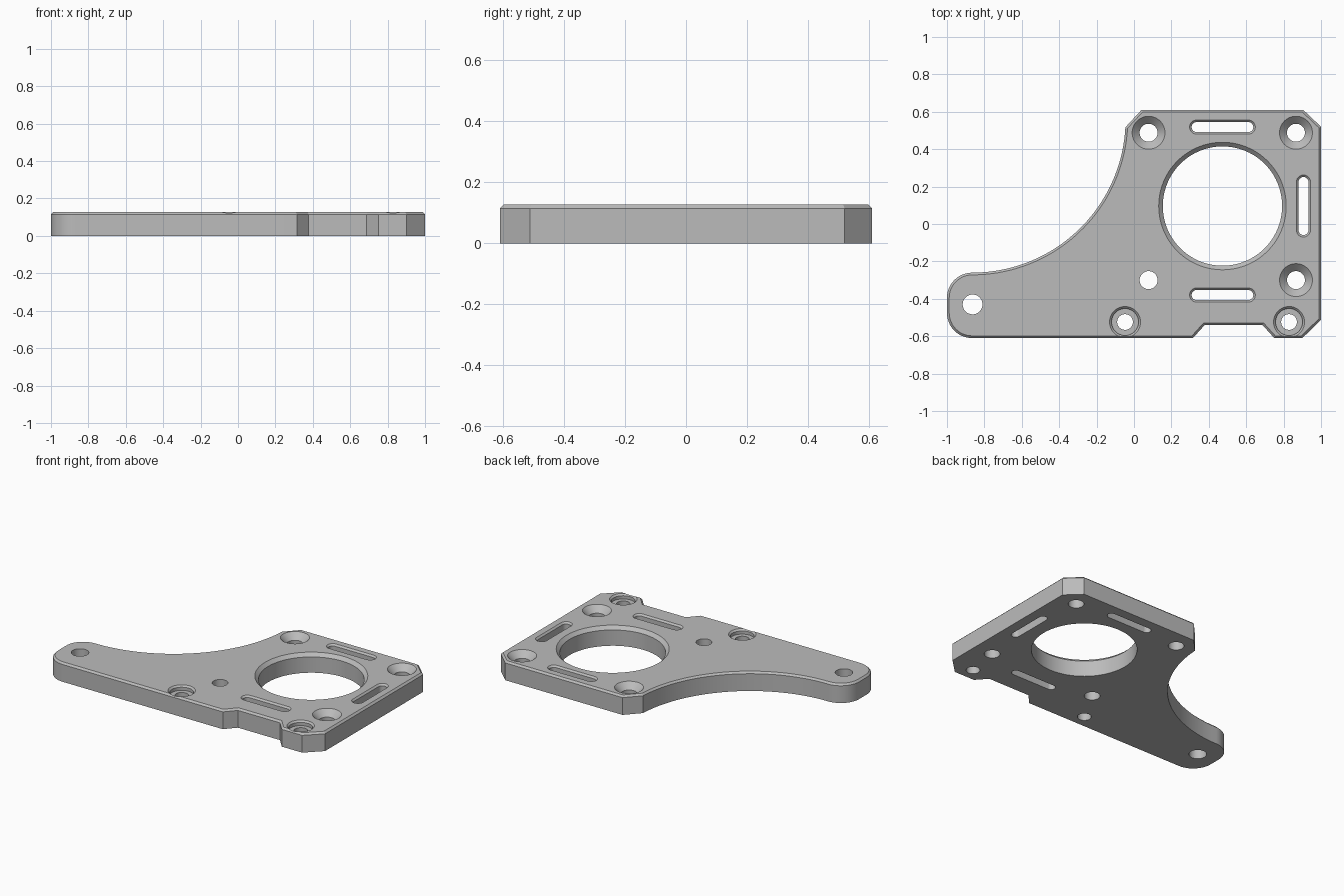
import bpy
import bmesh
from math import sin, cos, pi, radians
from mathutils import Vector

cube = bpy.data.objects.get("Cube")
if cube:
    bpy.data.objects.remove(cube, do_unlink=True)

TOP = 0.127      # plate thickness
EDGE = 0.012     # chamfer around the outline

metal = bpy.data.materials.new("grey metal")
metal.use_nodes = True
grey = (0.5, 0.5, 0.5, 1)
metal.diffuse_color = grey
metal.node_tree.nodes["Principled BSDF"].inputs["Base Color"].default_value = grey


def arc(cx, cy, r, start, end, steps):
    angles = [radians(start + (end - start) * i / steps) for i in range(steps + 1)]
    return [(cx + r * cos(a), cy + r * sin(a)) for a in angles]


def make_object(name, bm):
    bmesh.ops.recalc_face_normals(bm, faces=bm.faces)
    mesh = bpy.data.meshes.new(name)
    bm.to_mesh(mesh)
    bm.free()
    mesh.materials.append(metal)
    obj = bpy.data.objects.new(name, mesh)
    bpy.context.collection.objects.link(obj)
    return obj


# Plate outline: straight notched front, rounded arm end, sweeping concave back
outline = [(0.04, 0.61), (0.905, 0.61), (1, 0.52), (1, -0.512), (0.9, -0.61),
           (0.75, -0.61), (0.687, -0.54), (0.378, -0.54), (0.315, -0.61)]
outline += arc(-0.865, -0.475, 0.135, 270, 180, 12)
outline += arc(-0.865, -0.395, 0.135, 180, 90, 12)
outline += arc(-0.865, 0.56, 0.82, 270, 357, 36)[1:]

bm = bmesh.new()
base = bm.faces.new([bm.verts.new((x, y, 0)) for x, y in outline])
side = bmesh.ops.extrude_face_region(bm, geom=[base])["geom"]
for v in side:
    if isinstance(v, bmesh.types.BMVert):
        v.co.z = TOP - EDGE
top = [f for f in side if isinstance(f, bmesh.types.BMFace)]
bmesh.ops.recalc_face_normals(bm, faces=bm.faces)
bmesh.ops.inset_region(bm, faces=top, thickness=EDGE, use_even_offset=True)
for v in top[0].verts:
    v.co.z = TOP
plate = make_object("mounting_plate", bm)


# Cutters: stacked round or slot-shaped sections given as (height, radius)
def add_cutter(bm, x, y, levels, half=(0, 0), steps=24):
    axis = Vector(half)
    turn = 0 if half[1] else -90
    rings = []
    for z, r in levels:
        points = []
        for sign, begin in ((1, turn), (-1, turn + 180)):
            end = arc(x + sign * axis.x, y + sign * axis.y, r, begin, begin + 180, steps)
            points += end if axis.length else end[:-1]
        rings.append([bm.verts.new((px, py, z)) for px, py in points])
    n = len(rings[0])
    for low, high in zip(rings, rings[1:]):
        for i in range(n):
            j = (i + 1) % n
            bm.faces.new((low[i], low[j], high[j], high[i]))
    bm.faces.new(rings[0][::-1])
    bm.faces.new(rings[-1])


def chamfered(r, c):
    return [(-0.05, r), (TOP - c, r), (TOP + 0.02, r + c + 0.02)]


cut = bmesh.new()
# Large central opening
add_cutter(cut, 0.473, 0.096, chamfered(0.319, 0.022), steps=40)
# Countersunk screw holes
for x, y in ((0.078, 0.488), (0.866, 0.488), (0.866, -0.3)):
    add_cutter(cut, x, y, chamfered(0.048, 0.04))
# Plain holes
for x, y, r in ((0.078, -0.3, 0.048), (-0.863, -0.43, 0.053)):
    add_cutter(cut, x, y, [(-0.05, r), (TOP + 0.05, r)])
# Counterbored holes beside the front edge
for x in (-0.048, 0.829):
    floor = TOP - 0.032
    add_cutter(cut, x, -0.524, [(-0.05, 0.042), (floor, 0.042), (floor, 0.072)]
               + chamfered(0.072, 0.011)[1:])
# Adjustment slots
for x, y, half in ((0.473, 0.518, (0.138, 0)), (0.473, -0.38, (0.138, 0)),
                   (0.906, 0.096, (0, 0.128))):
    add_cutter(cut, x, y, chamfered(0.027, 0.011), half, steps=12)
cutter = make_object("hole_cutter", cut)
cutter.hide_render = True

# Cut the holes, then discard the cutter
mod = plate.modifiers.new("holes", 'BOOLEAN')
mod.operation = 'DIFFERENCE'
mod.solver = 'EXACT'
mod.object = cutter
bpy.ops.object.select_all(action='DESELECT')
bpy.context.view_layer.objects.active = plate
plate.select_set(True)
bpy.ops.object.modifier_apply(modifier=mod.name)
bpy.data.objects.remove(cutter, do_unlink=True)
bpy.ops.object.shade_smooth_by_angle(angle=radians(25))
